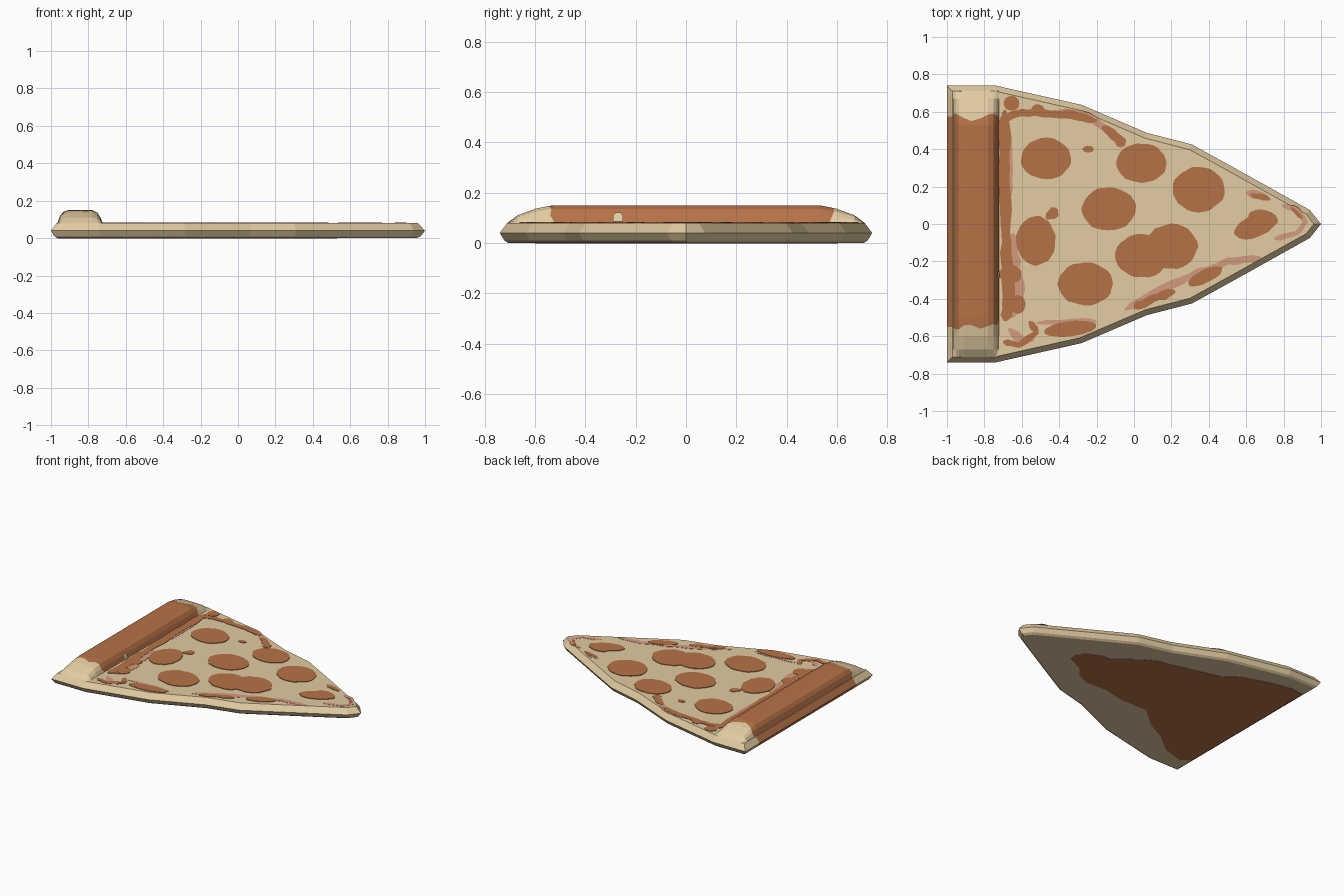
import bpy, bmesh, math, random
from mathutils import Vector

if "Cube" in bpy.data.objects:
    bpy.data.objects.remove(bpy.data.objects["Cube"])

random.seed(4)
TOP = 0.08


def material(name, rgb):
    m = bpy.data.materials.new(name)
    lin = [((c / 255 + 0.055) / 1.055) ** 2.4 for c in rgb]
    m.diffuse_color = (*lin, 1)
    m.use_nodes = True
    m.node_tree.nodes["Principled BSDF"].inputs["Base Color"].default_value = m.diffuse_color
    return m


CREAM = material("cream dough", (226, 204, 162))
BROWN = material("baked brown", (182, 114, 71))
PINK = material("pink sauce", (211, 155, 128))


def finish(name, bm, mats):
    bmesh.ops.recalc_face_normals(bm, faces=bm.faces)
    me = bpy.data.meshes.new(name)
    bm.to_mesh(me)
    bm.free()
    for m in mats:
        me.materials.append(m)
    ob = bpy.data.objects.new(name, me)
    bpy.context.collection.objects.link(ob)
    return ob


def inset(pts, d):
    out = []
    for i, p in enumerate(pts):
        a = (p - pts[i - 1]).normalized()
        b = (pts[(i + 1) % len(pts)] - p).normalized()
        n1, n2 = Vector((-a.y, a.x)), Vector((-b.y, b.x))
        out.append(p + (n1 + n2) * d / (1 + n1.dot(n2)))
    return out


# Slab: wedge outline swept through a rounded edge profile
side = [(-1, 0.74), (-0.74, 0.74), (-0.28, 0.637), (0.07, 0.487), (0.31, 0.425), (0.56, 0.287), (0.94, 0.075)]
outline = [Vector((x, -y)) for x, y in side] + [Vector((1, 0))]
outline += [Vector(p) for p in reversed(side)] + [Vector((-1, 0.575)), Vector((-1, -0.55))]
bm = bmesh.new()
rings = [[bm.verts.new((p.x, p.y, z)) for p in inset(outline, d)]
         for d, z in [(0.034, 0), (0.018, 0.01), (0, 0.04), (0.03, TOP)]]
n = len(outline)
for lo, hi in zip(rings, rings[1:]):
    for i in range(n):
        f = bm.faces.new((lo[i], lo[(i + 1) % n], hi[(i + 1) % n], hi[i]))
        c = f.calc_center_median()
        f.material_index = int(c.x < -0.96 and abs(c.y) < 0.5)
bm.faces.new(rings[0])
bm.faces.new(rings[-1])
finish("pizza_slab", bm, [CREAM, BROWN])


# Crust roll: profile lofted along y, ends sinking into the slab
def height(y):
    steps = [(0, 0.15), (0.53, 0.15), (0.6, 0.136), (0.67, 0.11), (0.71, 0.08)]
    for (y0, h0), (y1, h1) in zip(steps, steps[1:]):
        if abs(y) <= y1:
            return h0 + (h1 - h0) * (abs(y) - y0) / (y1 - y0)
    return TOP


profile = [(-0.967, 0), (-0.952, 0.55), (-0.935, 0.86), (-0.905, 1), (-0.87, 1), (-0.82, 1),
           (-0.78, 1), (-0.752, 0.8), (-0.735, 0.45), (-0.722, 0)]
edge_hi = [0.585, 0.59, 0.58, 0.565, 0.55, 0.565, 0.585, 0.59, 0.58, 0.57]
edge_lo = [-0.55, -0.565, -0.56, -0.54, -0.54, -0.56, -0.545, -0.535, -0.54, -0.52]
m = len(profile)
sections = [[y] * m for y in (-0.71, -0.67, -0.6)] + [edge_lo, [-0.5] * m, [0.53] * m, edge_hi]
sections += [[y] * m for y in (0.6, 0.67, 0.71)]
bm = bmesh.new()
loft = [[bm.verts.new((x, y, TOP - 0.002 + f * (height(y) - TOP + 0.002)))
         for (x, f), y in zip(profile, ys)] for ys in sections]
for k, (a, b) in enumerate(zip(loft, loft[1:])):
    for i in range(m - 1):
        bm.faces.new((a[i], a[i + 1], b[i + 1], b[i])).material_index = int(3 <= k <= 5)
for f in bm.faces:
    if f.normal.z < 0:
        f.normal_flip()
finish("crust_roll", bm, [CREAM, BROWN])


# Thin painted plates
def plate(bm, pts, z0, z1):
    lo = [bm.verts.new((x, y, z0)) for x, y in pts]
    hi = [bm.verts.new((x, y, z1)) for x, y in pts]
    bm.faces.new(lo)
    bm.faces.new(hi)
    for i in range(len(pts)):
        j = (i + 1) % len(pts)
        bm.faces.new((lo[i], lo[j], hi[j], hi[i]))


def blob(cx, cy, rx, ry, rot=0, wob=0.03):
    pts = []
    for i in range(28):
        t = math.tau * i / 28
        r = 1 + random.uniform(-wob, wob)
        u, v = rx * r * math.cos(t), ry * r * math.sin(t)
        pts.append((cx + u * math.cos(rot) - v * math.sin(rot), cy + u * math.sin(rot) + v * math.cos(rot)))
    return pts


def streak(path, w):
    """Uneven ribbon along a path, tapering at both ends."""
    path = [Vector(p) for p in path]
    fine = [a.lerp(b, t / 4) for a, b in zip(path, path[1:]) for t in range(4)] + [path[-1]]
    left, right = [], []
    for i, p in enumerate(fine):
        d = (fine[min(i + 1, len(fine) - 1)] - fine[max(i - 1, 0)]).normalized()
        nrm = Vector((-d.y, d.x))
        end = 0.3 if i in (0, len(fine) - 1) else 1
        left.append(tuple(p + nrm * w * end * random.uniform(0.65, 1.15)))
        right.append(tuple(p - nrm * w * end * random.uniform(0.65, 1.15)))
    return left + right[::-1]


def plates(name, shapes, mat, thick):
    bm = bmesh.new()
    for s in shapes:
        plate(bm, s, TOP - 0.001, TOP + thick)
    finish(name, bm, [mat])


# Pepperoni discs and part discs
discs = [(-0.47, 0.35, 0.135, 0.11), (0.04, 0.325, 0.135, 0.105), (0.345, 0.185, 0.14, 0.12),
         (-0.135, 0.08, 0.145, 0.117), (-0.525, -0.09, 0.105, 0.132), (0.045, -0.17, 0.145, 0.115),
         (0.2, -0.12, 0.14, 0.12), (-0.26, -0.32, 0.147, 0.115), (0.65, -0.01, 0.12, 0.06, 0.4),
         (0.69, 0.03, 0.08, 0.045, -0.2), (-0.34, -0.56, 0.14, 0.04, 0.12), (0.38, -0.28, 0.1, 0.035, 0.45)]
plates("pepperoni", [blob(*d) for d in discs], BROWN, 0.004)

# Brown sauce along the crust and rim
sauce = [streak([(-0.69, 0.61), (-0.69, 0.3), (-0.69, 0), (-0.675, -0.2), (-0.67, -0.4), (-0.69, -0.52)], 0.033),
         streak([(-0.7, 0.56), (-0.6, 0.6), (-0.45, 0.59), (-0.33, 0.585), (-0.2, 0.55)], 0.022),
         streak([(-0.17, 0.52), (-0.1, 0.47), (-0.05, 0.42)], 0.025),
         streak([(0.0, -0.45), (0.1, -0.4), (0.22, -0.36)], 0.025),
         streak([(-0.7, -0.63), (-0.62, -0.65), (-0.52, -0.58), (-0.56, -0.52)], 0.018),
         streak([(0.62, 0.16), (0.73, 0.13)], 0.016),
         streak([(0.84, 0.09), (0.9, 0.03)], 0.012),
         streak([(-0.47, 0.03), (-0.41, 0.08)], 0.03),
         blob(-0.655, 0.645, 0.042, 0.04), blob(-0.515, 0.61, 0.035, 0.03), blob(-0.66, -0.27, 0.06, 0.05),
         blob(-0.245, 0.4, 0.03, 0.018), blob(-0.62, -0.43, 0.04, 0.05)]
plates("brown_sauce", sauce, BROWN, 0.003)

# Pink sauce smears
smears = [streak([(-0.65, -0.05), (-0.635, -0.2), (-0.615, -0.35), (-0.65, -0.5)], 0.03),
          streak([(-0.67, 0.5), (-0.665, 0.3), (-0.66, 0.15)], 0.018),
          streak([(-0.4, 0.61), (-0.25, 0.58), (-0.13, 0.49), (-0.06, 0.41)], 0.022),
          streak([(-0.05, -0.46), (0.1, -0.37), (0.3, -0.28), (0.5, -0.2), (0.68, -0.18)], 0.022),
          streak([(-0.67, -0.56), (-0.6, -0.63), (-0.53, -0.6)], 0.024),
          streak([(-0.52, -0.53), (-0.35, -0.52), (-0.2, -0.52)], 0.015),
          streak([(0.6, 0.17), (0.72, 0.14)], 0.022),
          streak([(0.79, 0.1), (0.87, 0.08), (0.92, 0.01), (0.87, -0.05), (0.75, -0.08)], 0.015)]
plates("pink_sauce", smears, PINK, 0.0015)

# Baked patch on the underside
under = [(-0.966, 0.59), (-0.86, 0.605), (-0.7, 0.575), (-0.5, 0.507), (-0.4, 0.43), (-0.29, 0.40), (-0.04, 0.335),
         (0.07, 0.31), (0.157, 0.26), (0.31, 0.133), (0.39, 0.13), (0.468, 0.091), (0.53, 0.03), (0.518, -0.036),
         (0.4, -0.09), (0.33, -0.17), (0.243, -0.208), (0.08, -0.2), (-0.083, -0.234), (-0.3, -0.235),
         (-0.38, -0.3), (-0.45, -0.362), (-0.6, -0.44), (-0.744, -0.554), (-0.897, -0.6), (-0.966, -0.55)]
bm = bmesh.new()
plate(bm, under, 0, 0.004)
for v in bm.verts:
    v.co.z -= 0.002
finish("baked_underside", bm, [BROWN])

# Cream fleck on the front of the crust
bm = bmesh.new()
bm.faces.new([bm.verts.new((-0.716 - 0.36 * (z - TOP), y, z)) for y, z in
              [(-0.29, 0.085), (-0.25, 0.085), (-0.25, 0.11), (-0.26, 0.122), (-0.28, 0.122), (-0.29, 0.11)]])
finish("crust_fleck", bm, [CREAM])
